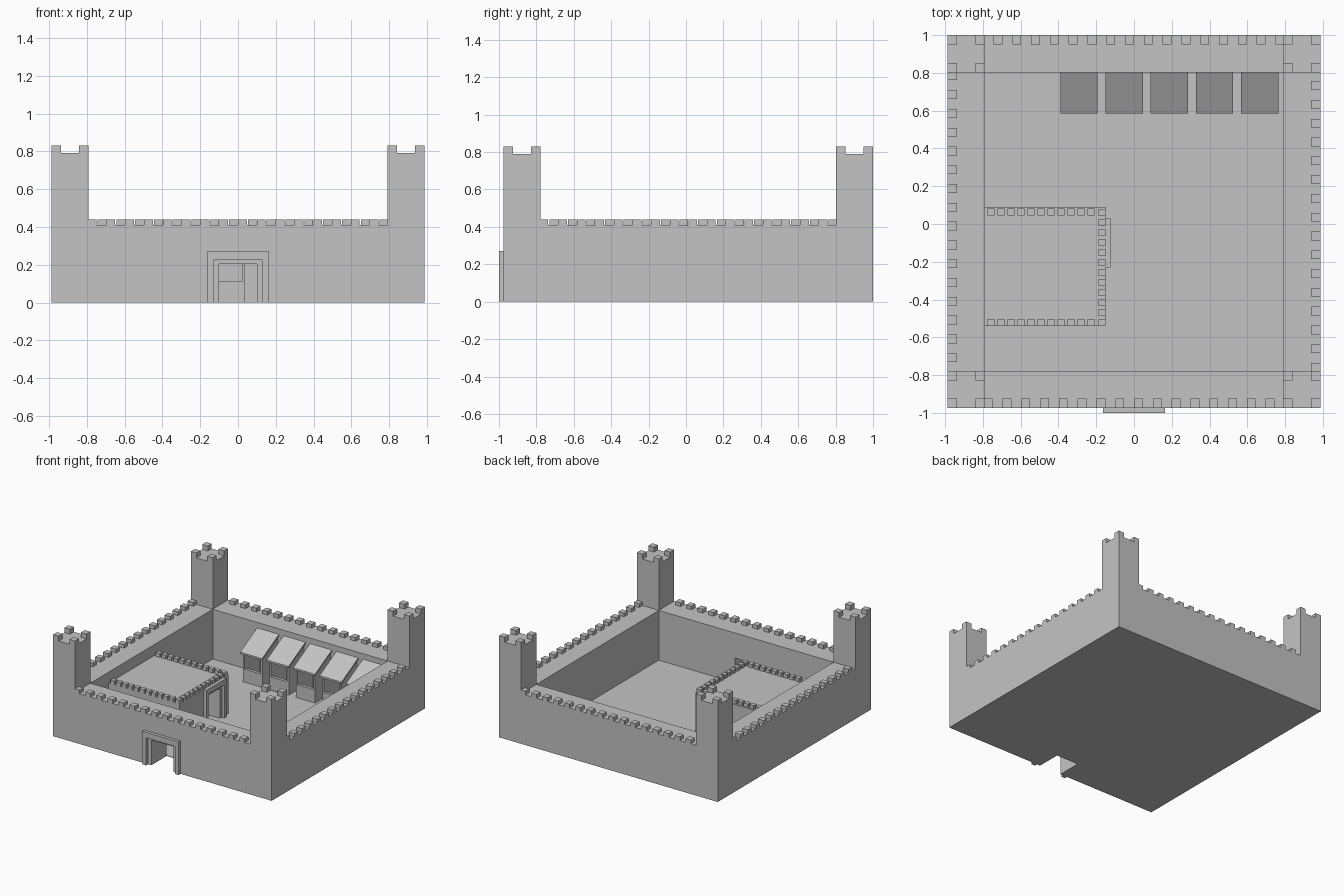
import bpy, bmesh, math
from mathutils import Matrix, Vector

if "Cube" in bpy.data.objects:
    bpy.data.objects.remove(bpy.data.objects["Cube"])

stone = bpy.data.materials.new("grey stone")
stone.diffuse_color = (0.55, 0.55, 0.55, 1)
stone.use_nodes = True
stone.node_tree.nodes["Principled BSDF"].inputs["Base Color"].default_value = stone.diffuse_color

CY = 0.0125          # centre of the square wall ring in y
R, I = 0.9875, 0.79  # outer and inner half size of the ring
WALL, TOWER = 0.41, 0.79


def make(name, boxes=(), prisms=(), matrix=Matrix()):
    """One object from boxes (x0,x1,y0,y1,z0,z1) and prisms (x0,x1,[(y,z)...])."""
    bm = bmesh.new()
    for x0, x1, y0, y1, z0, z1 in boxes:
        m = Matrix.Translation(((x0 + x1) / 2, (y0 + y1) / 2, (z0 + z1) / 2))
        m = m @ Matrix.Diagonal((x1 - x0, y1 - y0, z1 - z0, 1))
        bmesh.ops.create_cube(bm, size=1, matrix=m)
    for x0, x1, prof in prisms:
        face = bm.faces.new([bm.verts.new((x0, y, z)) for y, z in prof])
        ext = bmesh.ops.extrude_face_region(bm, geom=[face], use_keep_orig=True)
        vs = [v for v in ext["geom"] if isinstance(v, bmesh.types.BMVert)]
        bmesh.ops.translate(bm, verts=vs, vec=Vector((x1 - x0, 0, 0)))
    bmesh.ops.recalc_face_normals(bm, faces=bm.faces)
    bm.transform(matrix)
    me = bpy.data.meshes.new(name)
    bm.to_mesh(me)
    bm.free()
    me.materials.append(stone)
    ob = bpy.data.objects.new(name, me)
    bpy.context.collection.objects.link(ob)
    return ob


def doorway(x0, x1, y0, y1, top, half, height, cx=0):
    """Solid block with a doorway through it along y."""
    return [(x0, cx - half, y0, y1, 0, top), (cx + half, x1, y0, y1, 0, top),
            (cx - half, cx + half, y0, y1, height, top)]


# Curtain walls and corner towers: one side turned four times
pitch, gap, first = 0.0995, 0.053, -0.749
merlons = [(-I, first)] + [(first + gap + pitch * k, first + pitch * (k + 1))
                           for k in range(15)]
for i, side in enumerate(("front", "right", "back", "left")):
    turn = Matrix.Translation((0, CY, 0)) @ Matrix.Rotation(i * math.pi / 2, 4, 'Z')
    if side == "front":
        wall = doorway(-I, I, -R, -I, WALL, 0.1, 0.205)
    else:
        wall = [(-I, I, -R, -I, 0, WALL)]
    wall += [(a, b, -R, -R + 0.05, WALL, 0.44) for a, b in merlons]
    make(side + "_wall", wall, matrix=turn)

    tower = [(-R, -I, -R, -I, 0, TOWER)]
    for x in (-R, -I - 0.05):
        for y in (-R, -I - 0.05):
            tower.append((x, x + 0.05, y, y + 0.05, TOWER, 0.83))
    make(side + "_tower", tower, matrix=turn)

# Courtyard floor
make("courtyard_floor", [(-I, I, CY - I, CY + I, 0, 0.004)])

# Raised frame round the main gate
make("gate_frame", doorway(-0.163, 0.163, -1.0, CY - R, 0.27, 0.13, 0.225))

# Keep: drawn with its doorway facing -y, then turned to face +x
KX, K0, K1, ROOF = -0.15, -0.54, 0.09, 0.32
turn = Matrix.Rotation(math.pi / 2, 4, 'Z')      # (x, y) -> (-y, x)
keep = doorway(K0, K1, -KX, 0.30, ROOF, 0.08, 0.25, cx=-0.1)
keep.append((K0, K1, 0.30, I, 0, ROOF))
make("keep", keep, matrix=turn)
make("keep_door_frame",
     doorway(-0.23, 0.03, 0.125, -KX, 0.32, 0.105, 0.275, cx=-0.1), matrix=turn)

# Keep battlements on the three free sides
s, p = 0.037, 0.053
bat = []
for k in range(12):
    x = -0.775 + p * k
    if k < 11:
        bat.append((x, x + s, 0.045, 0.045 + s, ROOF, ROOF + 0.03))
        bat.append((x, x + s, K0, K0 + s, ROOF, ROOF + 0.03))
    y = K0 + p * k
    bat.append((KX - s, KX, y, y + s, ROOF, ROOF + 0.03))
make("keep_battlements", bat)

# Five lean-to stalls along the back wall
B = CY + I
for k in range(5):
    x0 = -0.39 + 0.239 * k
    x1 = x0 + 0.198
    roof = [(0.585, 0.235), (B, 0.35), (B, 0.365), (0.585, 0.25)]
    side = [(0.605, 0), (B, 0), (B, 0.352), (0.605, 0.247)]
    a, b = x0 + 0.012, x1 - 0.012
    make(f"stall_roof_{k + 1}", prisms=[(x0, x1, roof)])
    make(f"stall_body_{k + 1}",
         boxes=[(a + 0.015, b - 0.015, 0.605, 0.63, 0, 0.11),
                (a + 0.015, b - 0.015, 0.605, 0.62, 0.225, 0.247)],
         prisms=[(a, a + 0.015, side), (b - 0.015, b, side)])
